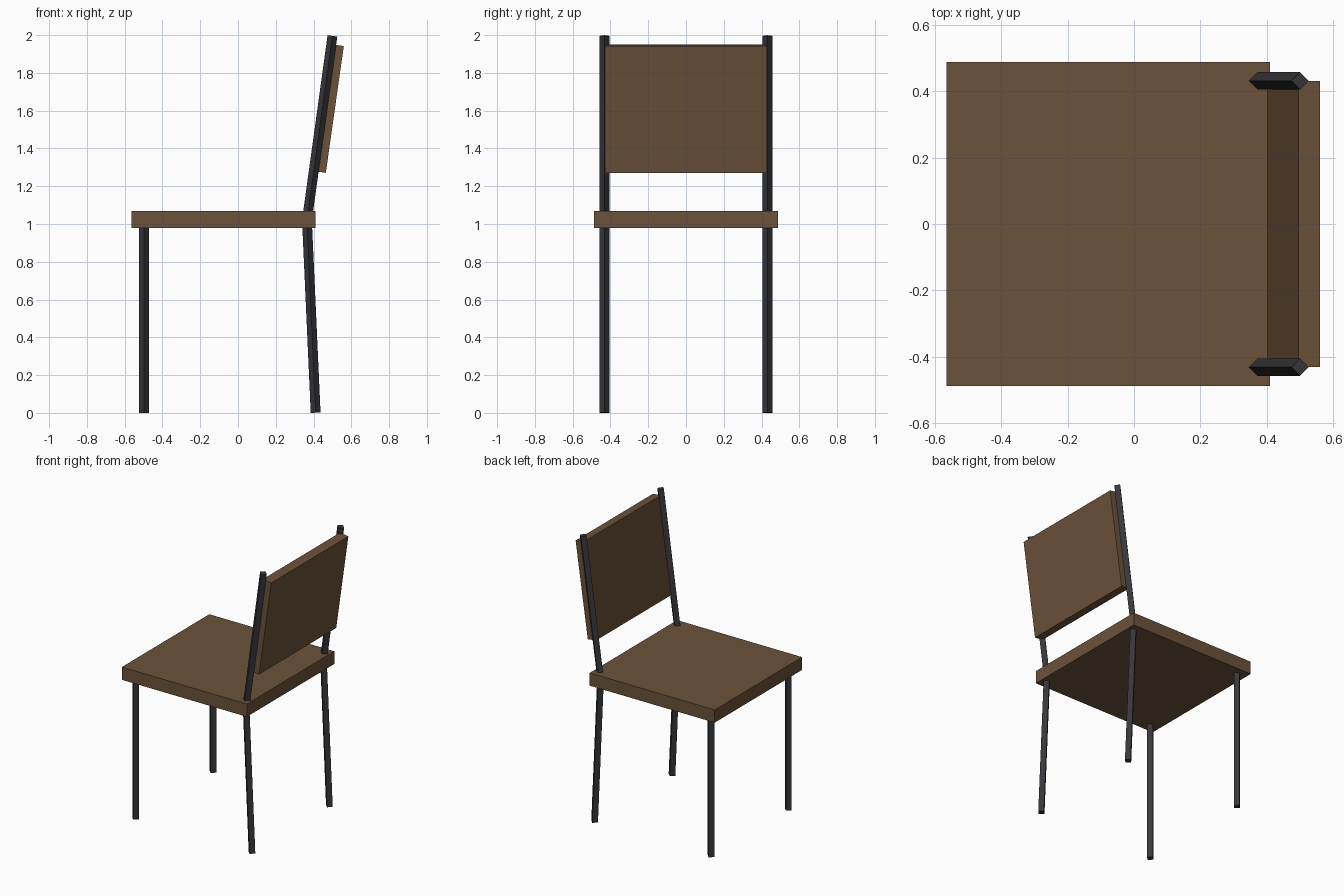
import bpy, bmesh
from mathutils import Vector

cube = bpy.data.objects.get("Cube")
if cube:
    bpy.data.objects.remove(cube, do_unlink=True)


def make_material(name, color):
    mat = bpy.data.materials.new(name)
    mat.use_nodes = True
    mat.diffuse_color = color
    mat.node_tree.nodes["Principled BSDF"].inputs["Base Color"].default_value = color
    return mat


wood = make_material("brown_wood", (0.147, 0.084, 0.042, 1))
metal = make_material("dark_metal", (0.038, 0.038, 0.045, 1))


def make_object(name, bm, mat):
    bmesh.ops.recalc_face_normals(bm, faces=bm.faces)
    mesh = bpy.data.meshes.new(name)
    bm.to_mesh(mesh)
    bm.free()
    mesh.materials.append(mat)
    obj = bpy.data.objects.new(name, mesh)
    bpy.context.collection.objects.link(obj)
    return obj


def slab(name, profile, half_width, mat):
    """Extrude an (x, z) outline across the chair's width."""
    bm = bmesh.new()
    face = bm.faces.new([bm.verts.new((x, -half_width, z)) for x, z in profile])
    grown = bmesh.ops.extrude_face_region(bm, geom=[face])["geom"]
    verts = [v for v in grown if isinstance(v, bmesh.types.BMVert)]
    bmesh.ops.translate(bm, verts=verts, vec=(0, 2 * half_width, 0))
    return make_object(name, bm, mat)


def rod(name, path, y, radius=0.026):
    """Sweep a diamond section along an (x, z) path."""
    bm = bmesh.new()
    points = [Vector((x, y, z)) for x, z in path]
    across = Vector((0, 1, 0))
    rings = []
    for i, p in enumerate(points):
        tangent = (points[min(i + 1, len(points) - 1)] - points[max(i - 1, 0)]).normalized()
        side = across.cross(tangent)
        rings.append([bm.verts.new(p + radius * d) for d in (side, across, -side, -across)])
    for low, high in zip(rings, rings[1:]):
        for k in range(4):
            n = (k + 1) % 4
            bm.faces.new((low[k], low[n], high[n], high[k]))
    bm.faces.new(rings[0])
    bm.faces.new(rings[-1])
    return make_object(name, bm, metal)


# Seat and reclined backrest
slab("seat", [(-0.565, 0.98), (0.41, 0.98), (0.41, 1.07), (-0.565, 1.07)], 0.487, wood)
slab("backrest", [(0.4, 1.28), (0.465, 1.271), (0.56, 1.942), (0.495, 1.951)], 0.43, wood)

# Straight legs, and bent legs that continue up as backrest posts
for label, y in (("right", -0.431), ("left", 0.431)):
    rod("straight_leg_" + label, [(-0.497, 0), (-0.497, 1.02)], y)
    rod("bent_leg_and_post_" + label, [(0.411, 0.001), (0.365, 1.02), (0.5, 1.996)], y)
